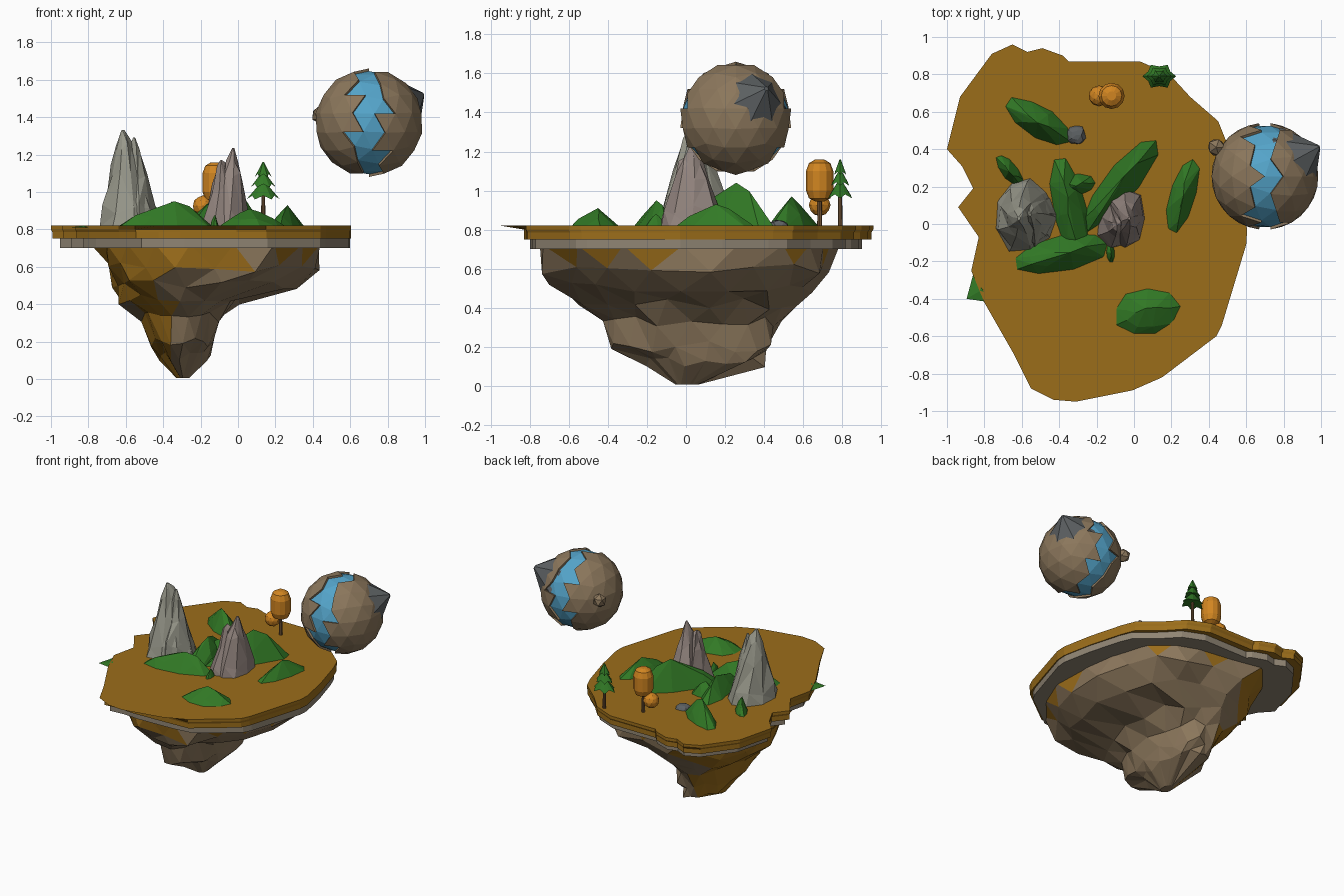
import bpy, bmesh, math, random
from mathutils import Vector, Matrix

if "Cube" in bpy.data.objects:
    bpy.data.objects.remove(bpy.data.objects["Cube"])

random.seed(4)


def mat(name, hexcol):
    lin = [(int(hexcol[i:i + 2], 16) / 255) ** 2.2 for i in (0, 2, 4)]
    m = bpy.data.materials.new(name)
    m.diffuse_color = (*lin, 1)
    m.use_nodes = True
    m.node_tree.nodes["Principled BSDF"].inputs["Base Color"].default_value = m.diffuse_color
    return m


SOIL, ROCK = mat("soil", "9a6d20"), mat("rock", "8a765c")
GREEN, WATER = mat("grass", "35792a"), mat("water", "55a3c9")
PALE, MAUVE = mat("pale_stone", "97978a"), mat("mauve_stone", "93857f")
DARK, ORANGE = mat("dark_stone", "5c6062"), mat("orange_leaf", "d08426")
LAYER, BARK = mat("grey_layer", "8f8473"), mat("bark", "7a5c3e")


def finish(name, bm, *mats):
    bmesh.ops.recalc_face_normals(bm, faces=bm.faces)
    me = bpy.data.meshes.new(name)
    bm.to_mesh(me)
    bm.free()
    for m in mats:
        me.materials.append(m)
    ob = bpy.data.objects.new(name, me)
    bpy.context.collection.objects.link(ob)
    return ob


def loft(rings):
    """Skin equal-length rings and cap both ends."""
    bm = bmesh.new()
    vs = [[bm.verts.new(p) for p in r] for r in rings]
    n = len(vs[0])
    for a, b in zip(vs, vs[1:]):
        for i in range(n):
            j = (i + 1) % n
            bm.faces.new((a[i], a[j], b[j], b[i]))
    bm.faces.new(vs[0][::-1])
    bm.faces.new(vs[-1])
    bmesh.ops.recalc_face_normals(bm, faces=bm.faces)
    return bm


# Island plateau: soil slab over a grey layer
outline = [(-1, .4), (-.93, .68), (-.76, .91), (-.65, .96), (-.57, .92), (-.49, .94),
           (-.38, .9), (-.35, .87), (.03, .87), (.19, .8), (.3, .68), (.45, .55),
           (.49, .45), (.56, .2), (.605, -.03), (.6, -.11), (.47, -.54), (.44, -.6),
           (.15, -.82), (-.01, -.89), (-.31, -.95), (-.43, -.94), (-.55, -.88),
           (-.64, -.7), (-.8, -.42), (-.87, -.25), (-.83, -.07), (-.94, .09),
           (-.86, .19), (-.92, .31)]


def ring(z, sx=1, sy=1, ymin=-1):
    return [(.4 + (x - .4) * sx, max(y * sy, ymin + .01 * (i % 2)), z)
            for i, (x, y) in enumerate(outline)]


finish("soil_slab", loft([ring(.82), ring(.80, 1, 1, -.83), ring(.785, .995, .99, -.83),
                          ring(.75, .995, .99, -.83)]), SOIL)
finish("grey_layer", loft([ring(.755, .965, .94, -.80), ring(.70, .965, .94, -.80)]), LAYER)

# Hanging rock: z, x range, y range per level
levels = [(.72, -.74, .46, -.80, .77), (.60, -.68, .43, -.76, .70), (.50, -.67, .29, -.68, .63),
          (.42, -.64, .02, -.54, .56), (.33, -.52, -.10, -.42, .48), (.20, -.46, -.13, -.38, .44),
          (.12, -.42, -.15, -.20, .40), (.005, -.33, -.26, -.05, .06)]
rings, N = [], 18
for k, (z, x0, x1, y0, y1) in enumerate(levels):
    r = []
    for i in range(N):
        a = 2 * math.pi * (i + .5 * (k % 2)) / N
        c, s = math.cos(a), math.sin(a)
        f = random.uniform(.92, 1.05)
        if k < 3 and c < -.3 and s > .3:      # fuller back-left corner
            f *= 1.12
        dz = random.uniform(-.03, .03) if 0 < k < 7 else 0
        r.append(((x0 + x1) / 2 + (x1 - x0) / 2 * f * math.copysign(abs(c) ** .9, c),
                  (y0 + y1) / 2 + (y1 - y0) / 2 * f * math.copysign(abs(s) ** .9, s), z + dz))
    rings.append(r)
bm = loft(rings)
bmesh.ops.triangulate(bm, faces=bm.faces)
bm.normal_update()
for f in bm.faces:
    c, n = f.calc_center_median(), f.normal
    front = c.y < -.3 and c.x < .05 and c.z > .57
    drip = c.z > .66 and random.random() < .5
    if n.x < -.4 or front or drip:
        f.material_index = 1
finish("hanging_rock", bm, ROCK, SOIL)


# Grassy hills: long low ridges between two ends
def hill(name, a, b, width, peak, shift=0.0):
    a, b = Vector(a), Vector(b)
    mid, d = (a + b) / 2, (b - a) / 2
    side = Vector((-d.y, d.x)).normalized() * width / 2
    bm = bmesh.new()
    for i in range(9):
        t = 2 * math.pi * i / 9
        f = random.uniform(.95, 1.08)
        p = mid + d * math.cos(t) * f + side * math.sin(t) * f
        bm.verts.new((p.x, p.y, .81))
        q = mid + (p - mid) * random.uniform(.5, .65)
        bm.verts.new((q.x, q.y, .82 + (peak - .82) * random.uniform(.3, .45)))
    for u, h in ((-.3, .75), (0, 1), (.3, .8)):
        p = mid + d * (u + shift) + side * random.uniform(-.15, .15)
        bm.verts.new((p.x, p.y, .82 + (peak - .82) * h))
    bmesh.ops.convex_hull(bm, input=bm.verts)
    bmesh.ops.delete(bm, geom=[v for v in bm.verts if not v.link_faces], context='VERTS')
    finish(name, bm, GREEN)


hill("front_hill", (-.12, -.50), (.25, -.44), .26, .91)
hill("right_hill", (.20, -.05), (.32, .36), .15, .93)
hill("centre_hill", (-.28, -.03), (.13, .46), .18, 1.04, .15)
hill("front_ridge", (-.67, -.22), (-.12, -.10), .20, .95, .2)
hill("back_left_hill", (-.68, .66), (-.34, .44), .17, .97)
hill("cross_hill", (-.40, .37), (-.29, -.20), .19, .95, -.2)
hill("side_hill", (-.42, .20), (-.20, .22), .12, .92)
hill("left_tuft", (-.73, .37), (-.6, .2), .09, .93)
hill("small_tuft", (-.12, -.21), (-.13, -.1), .05, .88)

# Grass wedge poking out past the left rim
bm = bmesh.new()
for p in ((-.895, -.4, .81), (-.86, -.27, .81), (-.76, -.42, .81), (-.81, -.35, .822)):
    bm.verts.new(p)
bmesh.ops.convex_hull(bm, input=bm.verts)
finish("edge_grass", bm, GREEN)


# Stone spires: crinkled tapering columns
def spire(name, base, rx, ry, tip, top, m, n=8):
    rings = []
    crinkle = [random.uniform(.88, 1.06) for _ in range(n)]
    for t, w in ((0, 1), (.2, .88), (.6, .52), (.86, .27), (1, .05)):
        r = []
        for i in range(n):
            a = 2 * math.pi * i / n + t * .3
            k = w * crinkle[i] * random.uniform(.95, 1.05)
            dz = random.uniform(-.04, .04) if 0 < t < 1 else 0
            r.append((base[0] + (tip[0] - base[0]) * t + rx * k * math.cos(a),
                      base[1] + (tip[1] - base[1]) * t + ry * k * math.sin(a),
                      .81 + (top - .81) * t + dz))
        rings.append(r)
    bm = loft(rings)
    bmesh.ops.triangulate(bm, faces=bm.faces)
    finish(name, bm, m)


spire("pale_spire", (-.58, .05), .165, .21, (-.615, .03), 1.33, PALE, 9)
spire("pale_spire_side", (-.53, .03), .12, .16, (-.555, .05), 1.29, PALE)
spire("mauve_spire", (-.05, .03), .12, .17, (-.025, .03), 1.235, MAUVE)
spire("mauve_spire_side", (-.11, .0), .09, .13, (-.09, .0), 1.17, MAUVE, 7)


# Boulders
def ball(name, loc, r, m, sub=2, jit=0.0, squash=1.0):
    bm = bmesh.new()
    bmesh.ops.create_icosphere(bm, subdivisions=sub, radius=r)
    for v in bm.verts:
        v.co *= 1 + random.uniform(-jit, jit)
        v.co.z *= squash
        v.co += Vector(loc)
    return finish(name, bm, m)


ball("boulder", (-.31, .475, .82), .052, DARK, 2, .12, .6)


# Trees
def cone(name, loc, r1, r2, h, m, n=8, star=1.0, sy=1.0):
    bm = bmesh.new()
    bmesh.ops.create_cone(bm, cap_ends=True, segments=n, radius1=r1, radius2=r2, depth=h)
    for v in bm.verts:
        odd = round(math.atan2(v.co.y, v.co.x) / (2 * math.pi / n)) % 2
        if v.co.z < 0 and odd and star != 1:
            v.co.x *= star
            v.co.y *= star
            v.co.z += h * .2
        v.co.y *= sy
        v.co += Vector(loc) + Vector((0, 0, h / 2))
    finish(name, bm, m)


cone("tall_tree_trunk", (-.12, .685, .81), .013, .01, .17, BARK)
prof = [(.025, .945), (.055, .96), (.07, 1.0), (.07, 1.1), (.055, 1.14), (.025, 1.158)]
finish("tall_tree_crown", loft([[(-.12 + r * math.cos(math.tau * i / 12),
                                  .685 + r * math.sin(math.tau * i / 12), z)
                                 for i in range(12)] for r, z in prof]), ORANGE)
ball("small_tree_crown", (-.187, .685, .925), .056, ORANGE, 2)
cone("pine_trunk", (.135, .79, .81), .012, .01, .18, BARK)
for i, (z, r, h) in enumerate(((.96, .09, .10), (1.025, .068, .085), (1.08, .045, .08))):
    cone(f"pine_tier_{i}", (.135, .79, z), r, .004, h, GREEN, 12, .75, .78)

# Floating planet with a sunken river running all the way round
C, R = Vector((.70, .255, 1.37)), .29
bm = bmesh.new()
bmesh.ops.create_icosphere(bm, subdivisions=1, radius=R)
bmesh.ops.subdivide_edges(bm, edges=bm.edges, cuts=2, use_grid_fill=True)
bmesh.ops.triangulate(bm, faces=bm.faces)
for v in bm.verts:
    v.co = v.co.normalized() * R
river = []
for f in bm.faces:
    c = f.calc_center_median()
    a = math.atan2(c.z, -c.y)
    if abs(c.x - .03 * math.sin(5 * a)) < .075:
        river.append(f)
new = bmesh.ops.extrude_face_region(bm, geom=river)["geom"]
bmesh.ops.delete(bm, geom=[f for f in river if f.is_valid], context='FACES')
for g in new:
    if isinstance(g, bmesh.types.BMVert):
        g.co *= .95
    elif isinstance(g, bmesh.types.BMFace):
        g.material_index = 1
bmesh.ops.translate(bm, verts=bm.verts, vec=C)
finish("planet", bm, ROCK, WATER)

# Planet mountain and a small bump
d = Vector((.285, .155, .15)).normalized()
bm = bmesh.new()
rot = Matrix.Translation(C + d * .28) @ d.to_track_quat('Z', 'Y').to_matrix().to_4x4()
bmesh.ops.create_cone(bm, cap_ends=True, segments=7, radius1=.195, radius2=.012,
                      depth=.165, matrix=rot)
finish("planet_mountain", bm, DARK)
ball("planet_bump", (.44, .41, 1.41), .052, ROCK, 1, .08)
